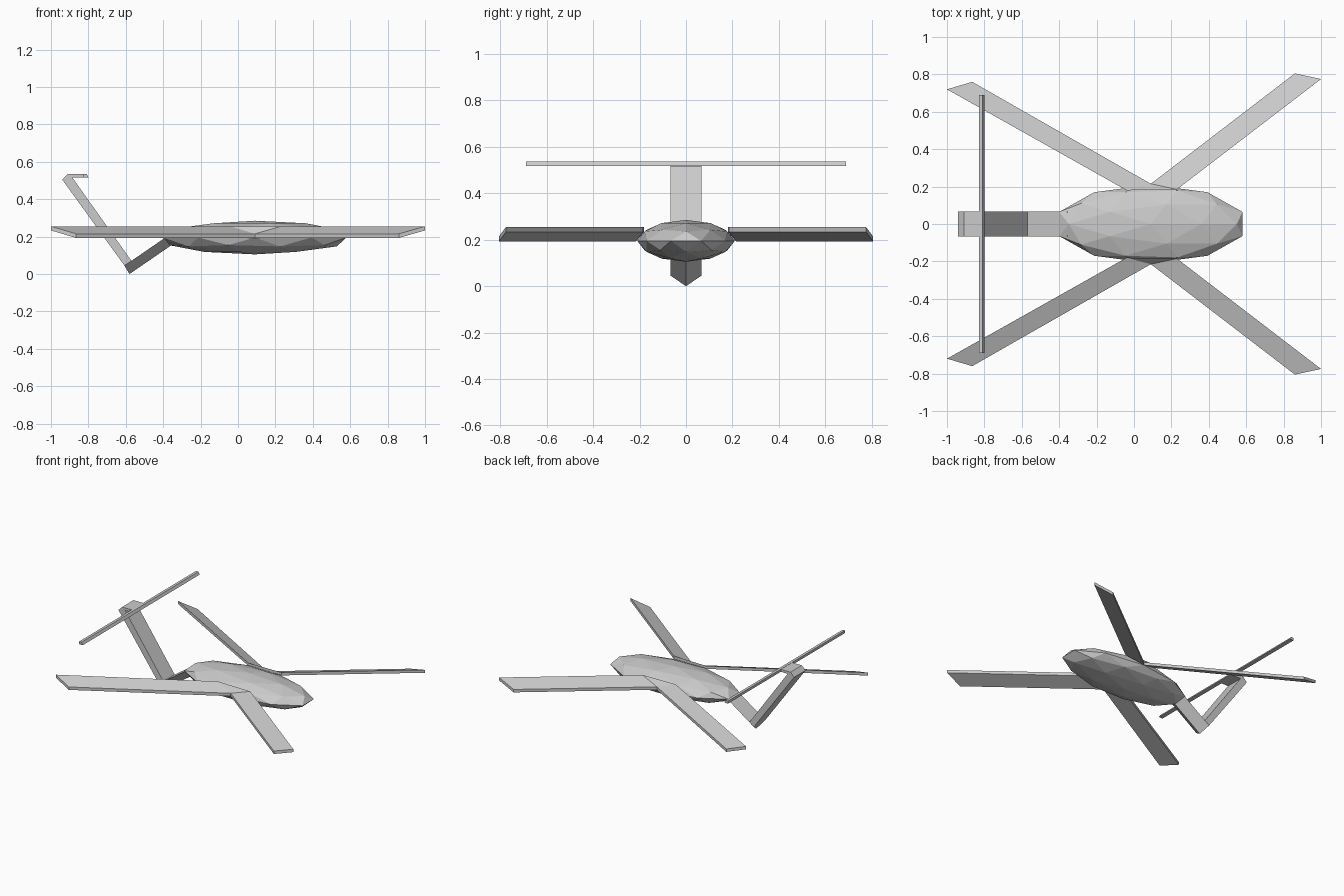
import bpy, bmesh
from mathutils import Vector

if "Cube" in bpy.data.objects:
    bpy.data.objects.remove(bpy.data.objects["Cube"])


def add_object(name, bm):
    bmesh.ops.recalc_face_normals(bm, faces=bm.faces)
    mesh = bpy.data.meshes.new(name)
    bm.to_mesh(mesh)
    bm.free()
    obj = bpy.data.objects.new(name, mesh)
    bpy.context.collection.objects.link(obj)
    return obj


def extrude(name, polygons, offset):
    """Build a closed solid from joined flat polygons pushed along offset."""
    bm = bmesh.new()
    for poly in polygons:
        bm.faces.new([bm.verts.new(p) for p in poly])
    bmesh.ops.remove_doubles(bm, verts=bm.verts, dist=0.0001)
    old = bm.faces[:]
    copy = bmesh.ops.duplicate(bm, geom=bm.verts[:] + bm.edges[:] + old)
    moved = [v for v in copy["geom"] if isinstance(v, bmesh.types.BMVert)]
    bmesh.ops.translate(bm, verts=moved, vec=Vector(offset))
    rims = [e for e in bm.edges if e.is_boundary]
    bmesh.ops.bridge_loops(bm, edges=rims)
    return add_object(name, bm)


def side_profile(name, points, half_width):
    """Extrude an x/z outline evenly across y."""
    poly = [(x, -half_width, z) for x, z in points]
    return extrude(name, [poly], (0, 2 * half_width, 0))


# Faceted egg-shaped body
bpy.ops.mesh.primitive_ico_sphere_add(subdivisions=2, radius=1, location=(0.09, 0, 0.195))
body = bpy.context.object
body.name = "body"
body.scale = (0.515, 0.21, 0.09)

# Wing pairs: a low outer edge and a raised inner edge, joined by a root triangle
LOW, HIGH = 0.215, 0.255
for side, name in ((1, "wing_pair_back"), (-1, "wing_pair_front")):
    left_low, root_low, right_low = [
        (x, side * y, LOW) for x, y in ((-0.865, 0.76), (0.09, 0.215), (0.86, 0.805))]
    left_high, root_left, root_right, right_high = [
        (x, side * y, HIGH) for x, y in ((-1, 0.72), (-0.04, 0.18), (0.23, 0.185), (1, 0.775))]
    extrude(name, [
        (left_low, root_low, root_left, left_high),
        (root_low, root_right, root_left),
        (root_low, right_low, right_high, root_right),
    ], (0, 0, -0.022))

# Tail boom: three-sided, flat on top with a keel below
W = 0.067
extrude("tail_boom",
        [[(-0.607, -W, 0.045), (-0.607, W, 0.045), (-0.58, 0, 0.0)]],
        (0.25, 0, 0.172))

# Tail fin with its hooked top
side_profile("tail_fin", [
    (-0.607, 0.045), (-0.94, 0.505), (-0.91, 0.535), (-0.81, 0.535),
    (-0.80, 0.518), (-0.885, 0.515), (-0.57, 0.071)], W)

# Long crossbar at the tip of the tail
side_profile("tail_crossbar", [
    (-0.83, 0.536), (-0.81, 0.536), (-0.799, 0.517), (-0.83, 0.517)], 0.69)
